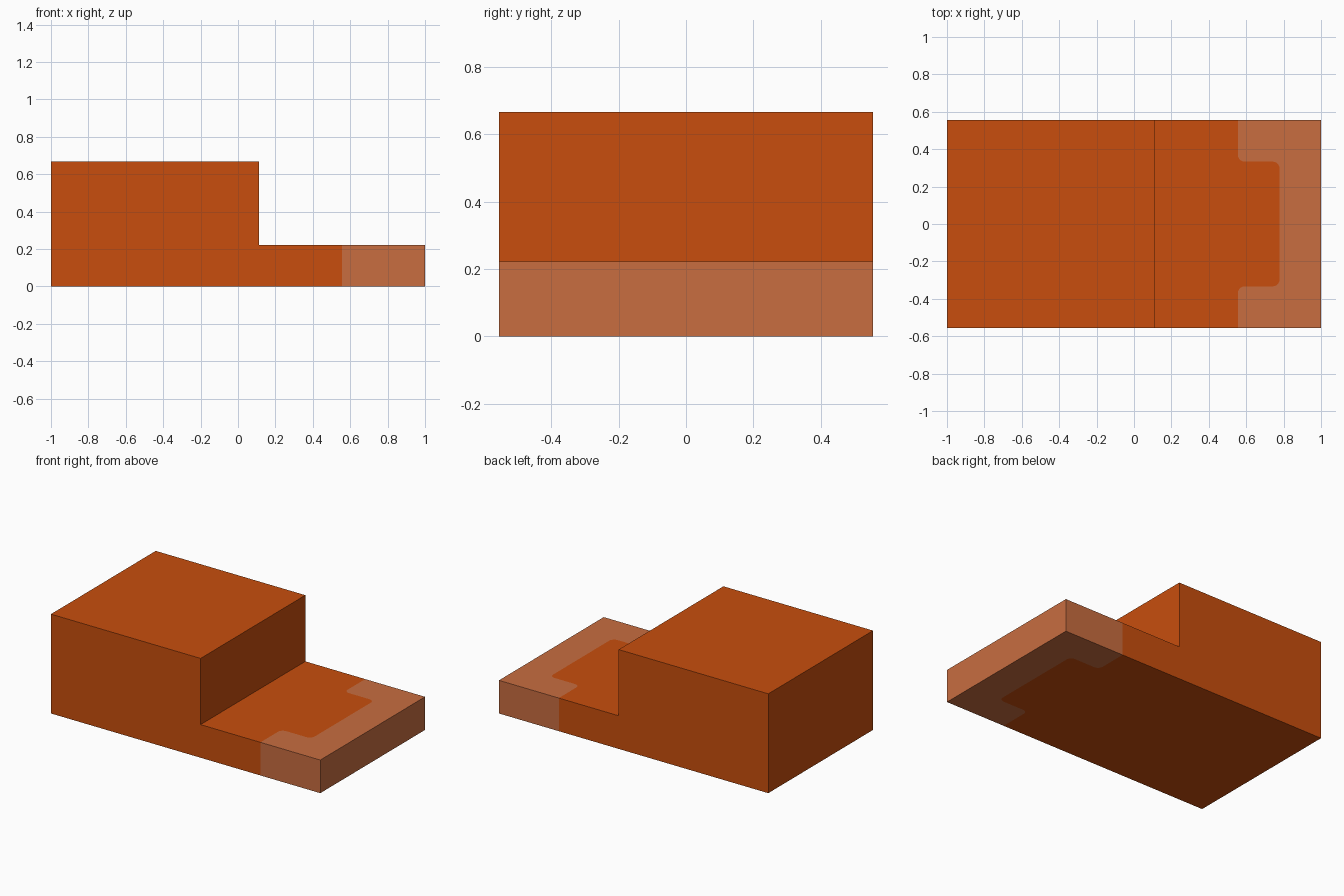
import bpy, bmesh, math
from mathutils import Vector

if "Cube" in bpy.data.objects:
    bpy.data.objects.remove(bpy.data.objects["Cube"])

U = 1 / 9                                  # the model sits on a grid of ninths
HALF = 5 * U                               # half depth
STEP, TIP, TONGUE, TONGUE_Y = U, 5 * U, 7 * U, 3 * U
LOW, HIGH = 2 * U, 6 * U
RADIUS = 0.036


def material(name, rgb):
    mat = bpy.data.materials.new(name)
    mat.diffuse_color = (*rgb, 1)
    mat.use_nodes = True
    mat.node_tree.nodes["Principled BSDF"].inputs["Base Color"].default_value = mat.diffuse_color
    return mat


def fillet(corner, d_in, d_out, steps=6):
    """Rounded right-angle corner between two travel directions."""
    p, a, b = Vector(corner), Vector(d_in), Vector(d_out)
    centre = p + (b - a) * RADIUS
    angles = [i * math.pi / 2 / steps for i in range(steps + 1)]
    return [centre + (a * math.sin(t) - b * math.cos(t)) * RADIUS for t in angles]


# Colour boundary: a rounded tongue reaching into the pale tip
right, left, back = (1, 0), (-1, 0), (0, 1)
boundary = [Vector((TIP, -HALF))]
boundary += fillet((TIP, -TONGUE_Y), back, right)
boundary += fillet((TONGUE, -TONGUE_Y), right, back)
boundary += fillet((TONGUE, TONGUE_Y), back, left)
boundary += fillet((TIP, TONGUE_Y), left, back)
boundary += [Vector((TIP, HALF))]

bm = bmesh.new()


def vert(p):
    return bm.verts.new((p[0], p[1], 0))


# Plan: tall block, low step with tongue, pale tip
block_left = [vert((-1, HALF)), vert((-1, -HALF))]
step_line = [vert((STEP, -HALF)), vert((STEP, HALF))]
edge = [vert(p) for p in boundary]
end = [vert((1, HALF)), vert((1, -HALF))]
bm.faces.new(block_left + step_line)
bm.faces.new([step_line[1], step_line[0]] + edge)
bm.faces.new(edge + end).material_index = 1


def raise_faces(faces, height):
    result = bmesh.ops.extrude_face_region(bm, geom=faces)["geom"]
    verts = [g for g in result if isinstance(g, bmesh.types.BMVert)]
    bmesh.ops.translate(bm, verts=verts, vec=(0, 0, height))
    return [g for g in result if isinstance(g, bmesh.types.BMFace)]


# Slab over the whole plan, then the tall block on top of it
tops = raise_faces(bm.faces[:], LOW)
raise_faces([f for f in tops if f.calc_center_median().x < 0], HIGH - LOW)

# Side walls beyond the boundary are pale
for f in bm.faces:
    if all(v.co.x > TIP - 0.001 for v in f.verts):
        f.material_index = 1
    elif all(v.co.x < TIP - 0.001 for v in f.verts):
        f.material_index = 0
    elif abs(f.calc_center_median().z - LOW / 2) < 0.001:
        f.material_index = 1 if f.calc_center_median().x > TIP else 0

bmesh.ops.recalc_face_normals(bm, faces=bm.faces[:])
mesh = bpy.data.meshes.new("stepped_block")
bm.to_mesh(mesh)
bm.free()

mesh.materials.append(material("orange", (0.578, 0.076, 0.004)))
mesh.materials.append(material("pale orange", (0.578, 0.153, 0.051)))
obj = bpy.data.objects.new("stepped_block", mesh)
bpy.context.collection.objects.link(obj)
